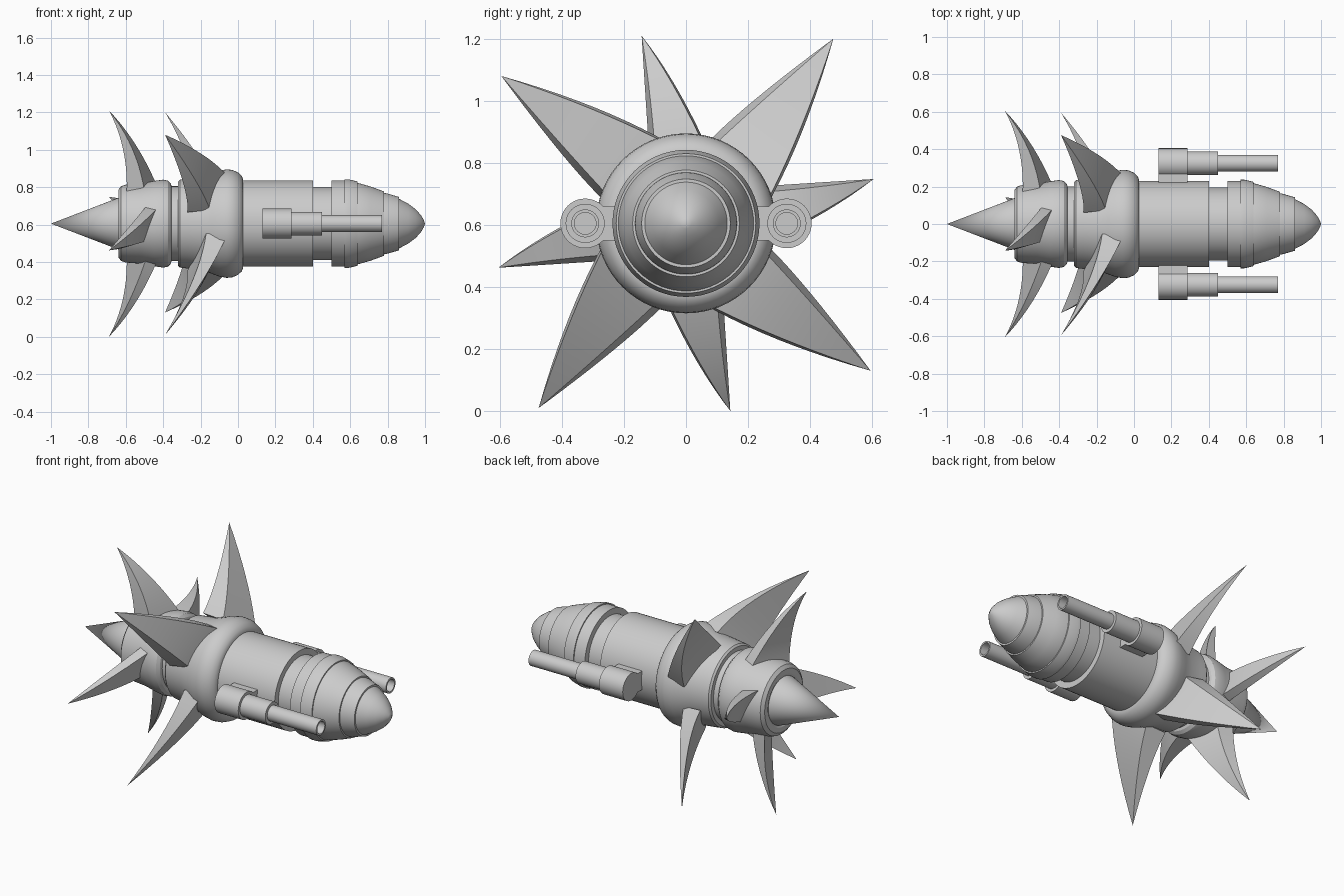
import bpy, bmesh, math
from mathutils import Vector

if "Cube" in bpy.data.objects:
    bpy.data.objects.remove(bpy.data.objects["Cube"])

CZ = 0.605  # height of the hull axis


def finish(name, bm, smooth=True):
    bmesh.ops.recalc_face_normals(bm, faces=bm.faces[:])
    me = bpy.data.meshes.new(name)
    bm.to_mesh(me)
    bm.free()
    ob = bpy.data.objects.new(name, me)
    bpy.context.collection.objects.link(ob)
    if smooth:
        bpy.ops.object.select_all(action='DESELECT')
        ob.select_set(True)
        bpy.context.view_layer.objects.active = ob
        bpy.ops.object.shade_smooth_by_angle(angle=math.radians(25))
    return ob


def lathe(name, profile, y=0.0, segs=64):
    """Revolve (x, radius) points around an axis parallel to x."""
    bm = bmesh.new()
    rings = []
    for x, r in profile:
        if r == 0:
            rings.append([bm.verts.new((x, y, CZ))] * segs)
        else:
            rings.append([bm.verts.new((x, y + r * math.cos(a), CZ + r * math.sin(a)))
                          for a in (2 * math.pi * i / segs for i in range(segs))])
    for a, b in zip(rings, rings[1:]):
        for i in range(segs):
            j = (i + 1) % segs
            quad = list(dict.fromkeys((a[i], a[j], b[j], b[i])))
            if len(quad) > 2:
                bm.faces.new(quad)
    return finish(name, bm)


def spike(name, angle, base, mid, tip, steps=10):
    """Loft a curved blade; corners are (tangent, radial, x)."""
    bm = bmesh.new()
    rad = Vector((0, math.cos(angle), math.sin(angle)))
    tan = Vector((0, -math.sin(angle), math.cos(angle)))

    def place(p):
        return bm.verts.new(Vector((p[2], 0, CZ)) + tan * p[0] + rad * p[1])

    rings = []
    for k in range(steps):
        t = k / steps
        wa, wb, wc = 2 * (t - .5) * (t - 1), 4 * t * (1 - t), 2 * t * (t - .5)
        rings.append([place([wa * a + wb * b + wc * c for a, b, c in zip(A, B, tip)])
                      for A, B in zip(base, mid)])
    end = place(tip)
    bm.faces.new(rings[0])
    for a, b in zip(rings, rings[1:]):
        for i in range(4):
            j = (i + 1) % 4
            bm.faces.new((a[i], a[j], b[j], b[i]))
    for i in range(4):
        bm.faces.new((rings[-1][i], rings[-1][(i + 1) % 4], end))
    return finish(name, bm)


# Hull sections, tail to nose
lathe("tail_cone", [(-1, 0), (-.64, .138), (-.60, .138), (-.60, 0)])
lathe("rear_collar", [(-.60, 0), (-.635, .14), (-.64, .15), (-.64, .18), (-.625, .20), (-.60, .208),
                      (-.52, .214), (-.45, .228), (-.40, .235), (-.375, .230), (-.36, .215),
                      (-.355, .20), (-.355, 0)])
lathe("neck", [(-.37, 0), (-.37, .20), (-.29, .20), (-.29, 0)])
lathe("main_collar", [(-.32, 0), (-.32, .225), (-.31, .235), (-.27, .240), (-.20, .247), (-.14, .268),
                      (-.10, .283), (-.06, .29), (-.03, .287), (0, .274), (.02, .255),
                      (.028, .235), (.028, 0)])
lathe("main_hull", [(0, 0), (0, .23), (.40, .23), (.40, 0)])
lathe("hull_groove", [(.38, 0), (.38, .195), (.52, .195), (.52, 0)])
lathe("nose_ring", [(.50, 0), (.50, .23), (.57, .23), (.57, .237), (.59, .237), (.64, .225),
                    (.64, 0)])
lathe("nose_taper", [(.60, 0), (.60, .218), (.64, .218), (.71, .198), (.78, .172), (.78, 0)])
lathe("nose_cone", [(.77, 0), (.77, .165), (.79, .163), (.86, .143), (.86, .133), (.91, .107),
                    (.95, .077), (.98, .043), (.994, .018), (1, 0)])

# Two rings of four pitched, backswept blades
front_base = [(-.14, .22, -.055), (.115, .22, -.15), (.135, .22, -.27), (-.145, .22, -.17)]
front_mid = [(-.045, .477, -.19), (.105, .45, -.235), (.125, .442, -.295), (-.055, .475, -.24)]
rear_base = [(-.095, .17, -.42), (.095, .17, -.50), (.115, .17, -.595), (-.10, .17, -.485)]
rear_mid = [(.022, .41, -.54), (.115, .40, -.565), (.13, .40, -.615), (.015, .41, -.58)]
for i in range(4):
    q = i * math.pi / 2
    spike(f"front_spike_{i + 1}", q + math.pi / 4, front_base, front_mid, (.085, .757, -.39))
    spike(f"rear_spike_{i + 1}", q, rear_base, rear_mid, (.143, .605, -.69))

# Side guns with stepped, hollow barrels and mounting blocks
for side, s in (("left", -1), ("right", 1)):
    lathe(f"{side}_gun", [(.13, 0), (.13, .08), (.285, .08), (.285, .063), (.45, .063), (.45, .045),
                          (.77, .045), (.77, .035), (.47, .035), (.47, 0)], y=.325 * s, segs=40)
    bm = bmesh.new()
    bmesh.ops.create_cube(bm, size=1)
    for v in bm.verts:
        v.co = (.2075 + v.co.x * .155, s * (.245 + v.co.y * .11), CZ + v.co.z * .11)
    finish(f"{side}_gun_mount", bm, smooth=False)
